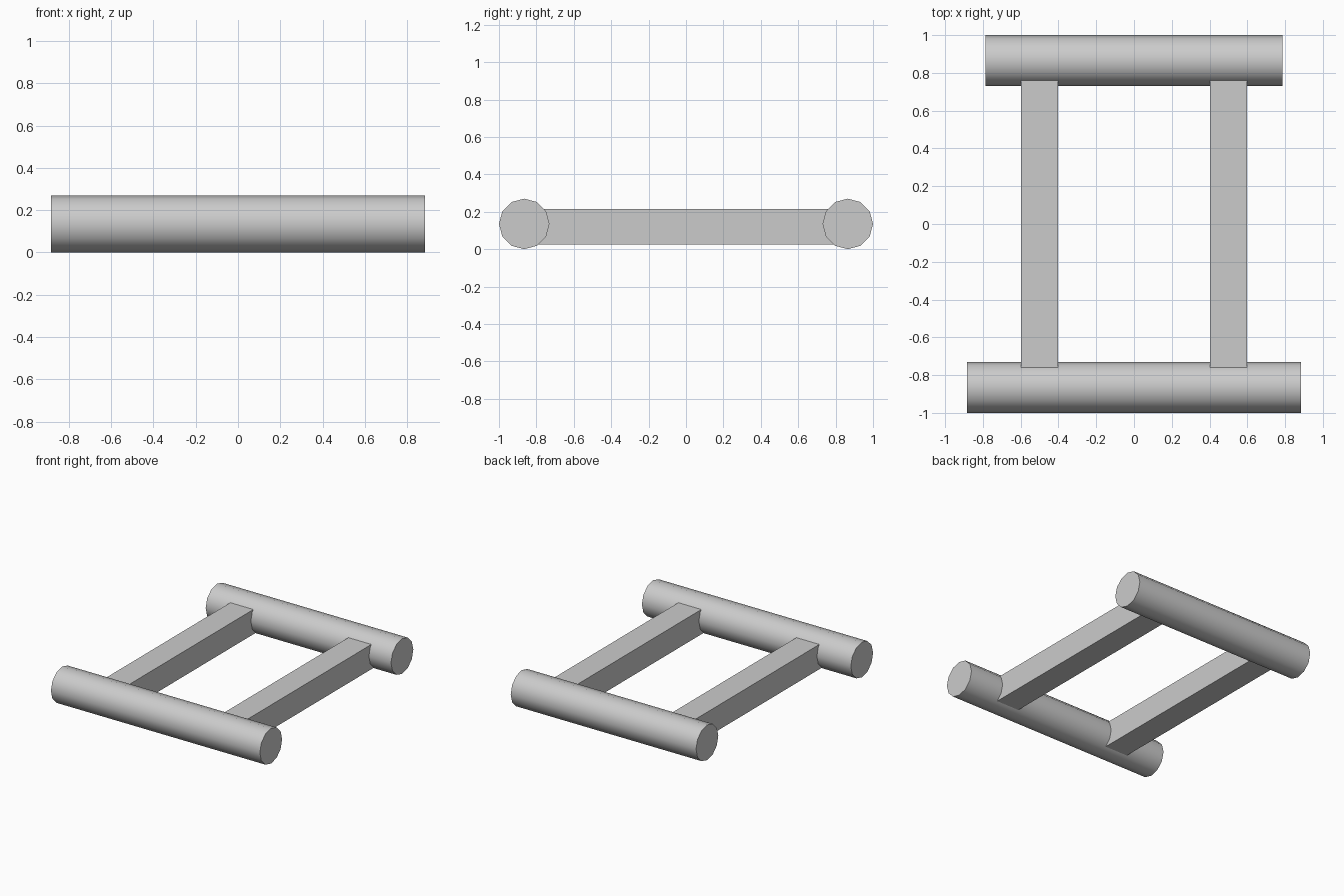
import bpy
import math

cube = bpy.data.objects.get("Cube")
if cube:
    bpy.data.objects.remove(cube, do_unlink=True)

grey = bpy.data.materials.new("light_grey")
grey.use_nodes = True
colour = (0.6, 0.6, 0.6, 1)
grey.diffuse_color = colour
grey.node_tree.nodes["Principled BSDF"].inputs["Base Color"].default_value = colour

RADIUS = 0.135
LOG_Y = 1 - RADIUS


def log(name, y, length):
    """Twelve-sided round bar lying along x."""
    bpy.ops.mesh.primitive_cylinder_add(
        vertices=12, radius=RADIUS, depth=length,
        location=(0, y, RADIUS), rotation=(0, math.pi / 2, 0))
    bar = bpy.context.object
    bar.name = name
    bar.data.materials.append(grey)
    bpy.ops.object.shade_smooth_by_angle(angle=math.radians(35))


def rail(name, x):
    """Square beam along y, its ends sunk into both round bars."""
    bpy.ops.mesh.primitive_cube_add(size=1, location=(x, 0, 0.12))
    beam = bpy.context.object
    beam.name = name
    beam.scale = (0.195, 2 * LOG_Y, 0.19)
    bpy.ops.object.transform_apply(location=False, rotation=False, scale=True)
    beam.data.materials.append(grey)


# Round bars: the front one is longer
log("front_bar", -LOG_Y, 1.77)
log("back_bar", LOG_Y, 1.57)

# Side rails joining them
rail("left_rail", 0.5)
rail("right_rail", -0.5)
